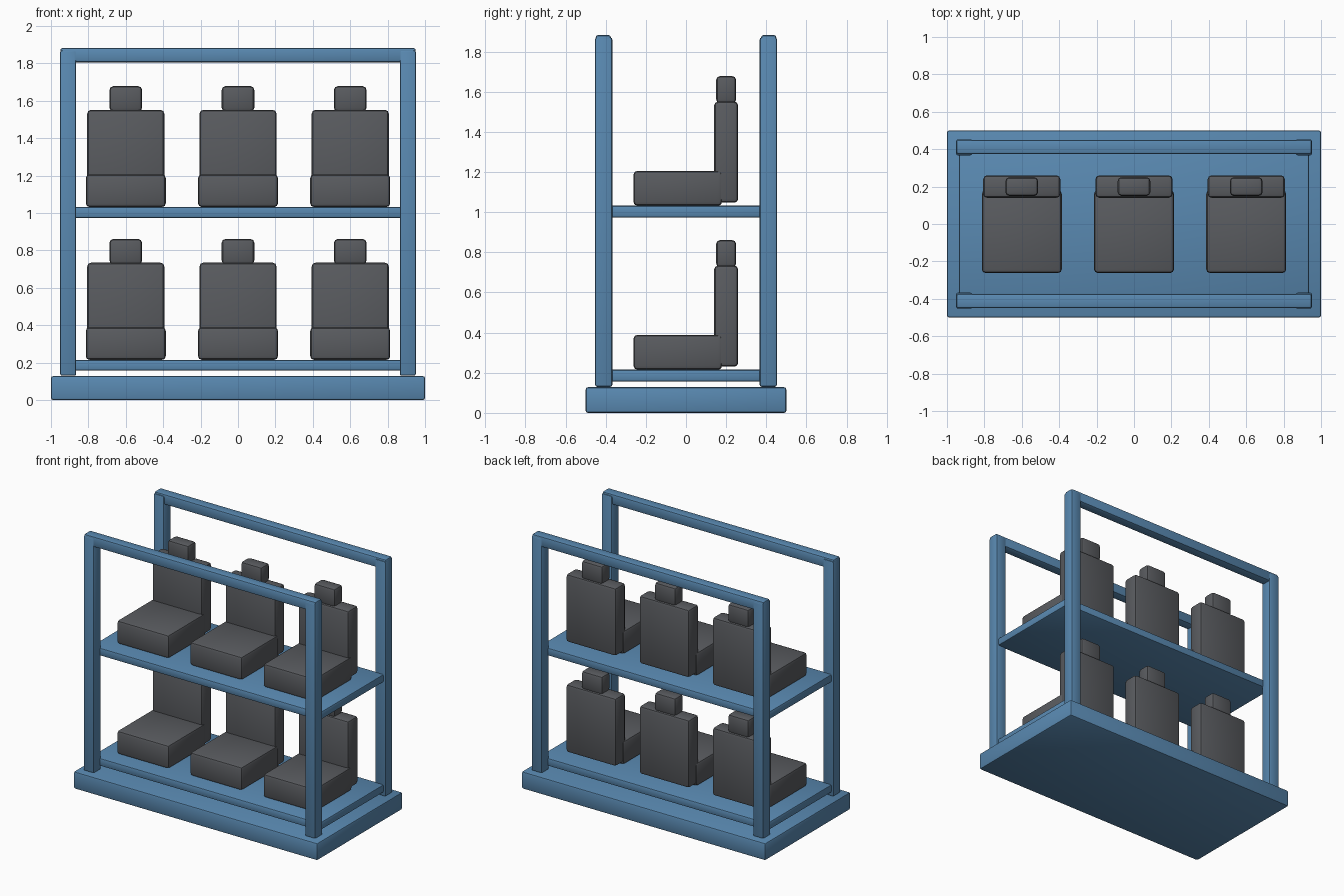
import bpy

if "Cube" in bpy.data.objects:
    bpy.data.objects.remove(bpy.data.objects["Cube"])


def material(name, color):
    m = bpy.data.materials.new(name)
    m.diffuse_color = color
    m.use_nodes = True
    m.node_tree.nodes["Principled BSDF"].inputs["Base Color"].default_value = m.diffuse_color
    return m


BLUE = material("blue_paint", (0.10, 0.25, 0.44, 1))
DARK = material("dark_fabric", (0.10, 0.105, 0.115, 1))


def box(name, x, y, z, mat, bevel):
    """Bevelled box from (min, max) ranges on each axis."""
    bpy.ops.mesh.primitive_cube_add(
        size=1, location=[(a + b) / 2 for a, b in (x, y, z)])
    ob = bpy.context.object
    ob.name = name
    ob.scale = [b - a for a, b in (x, y, z)]
    bpy.ops.object.transform_apply(location=False, rotation=False, scale=True)
    mod = ob.modifiers.new("bevel", "BEVEL")
    mod.width = bevel
    mod.segments = 2
    ob.data.materials.append(mat)
    bpy.ops.object.modifier_apply(modifier="bevel")
    bpy.ops.object.shade_smooth_by_angle()
    return ob


def centred(c, half):
    return (c - half, c + half)


# Base plinth
box("base", (-1, 1), (-0.5, 0.5), (0, 0.128), BLUE, 0.012)

# Front and back frames: two posts and a top rail each
for side, sy in (("front", -1), ("back", 1)):
    for hand, sx in (("left", -1), ("right", 1)):
        box(f"{side}_{hand}_post", centred(sx * 0.908, 0.043),
            centred(sy * 0.41, 0.043), (0.13, 1.87), BLUE, 0.01)
    box(f"{side}_top_rail", (-0.95, 0.95), centred(sy * 0.412, 0.038),
        (1.805, 1.882), BLUE, 0.012)

for level, z in (("lower", 0.215), ("upper", 1.032)):
    # Shelf deck
    box(f"{level}_shelf", (-0.935, 0.935), (-0.38, 0.38),
        (z - 0.058, z), BLUE, 0.01)
    # Row of three seats
    for i, x in enumerate((-0.6, 0, 0.6), 1):
        tag = f"{level}_seat_{i}"
        box(tag + "_cushion", centred(x, 0.214), (-0.262, 0.18),
            (z, z + 0.174), DARK, 0.02)
        box(tag + "_backrest", centred(x, 0.206), (0.14, 0.26),
            (z + 0.015, z + 0.519), DARK, 0.02)
        box(tag + "_headrest", centred(x, 0.087), (0.15, 0.25),
            (z + 0.51, z + 0.646), DARK, 0.02)
